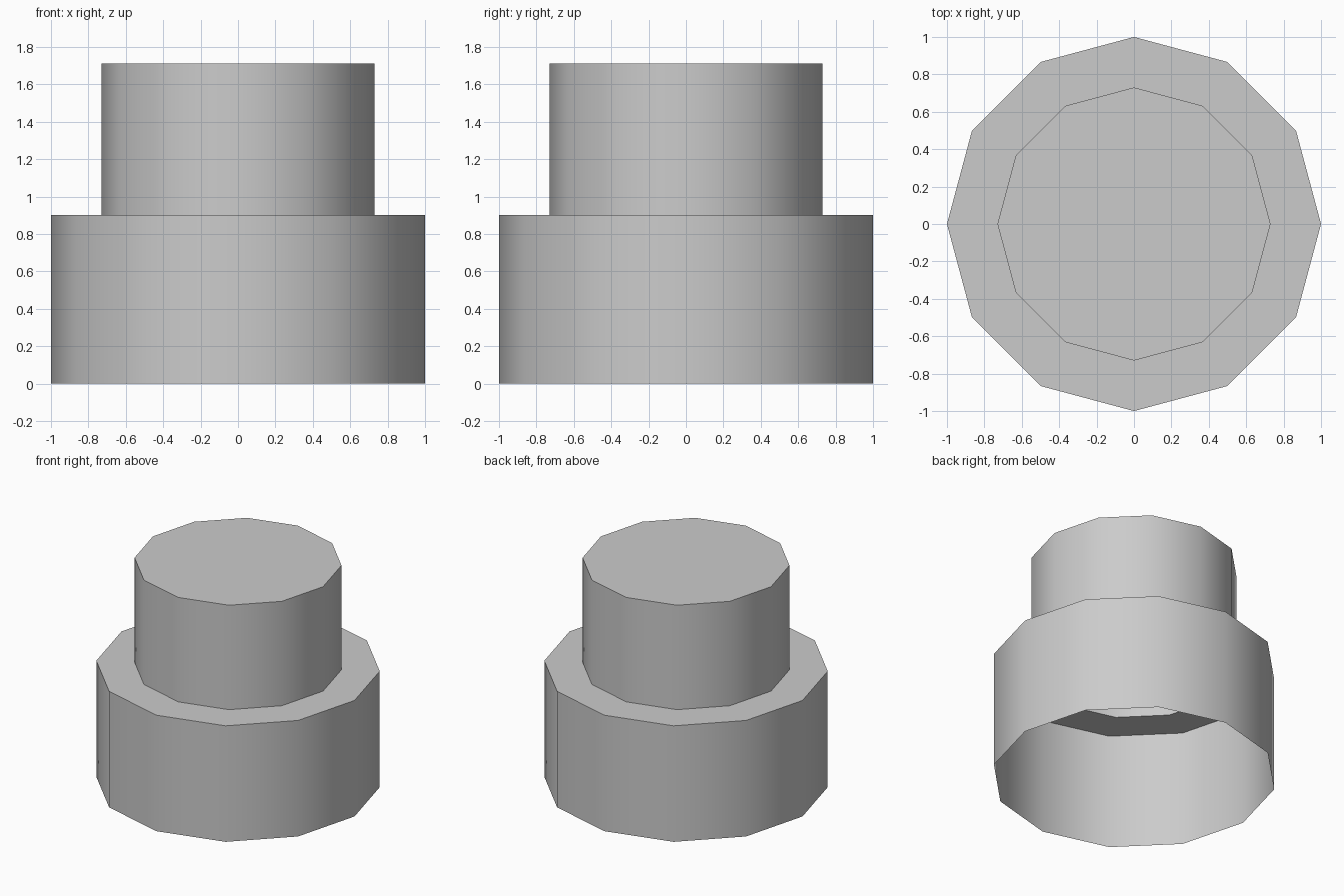
import bpy, bmesh
from math import cos, sin, pi, radians

cube = bpy.data.objects.get("Cube")
if cube:
    bpy.data.objects.remove(cube, do_unlink=True)

SIDES = 12

grey = bpy.data.materials.new("plain_grey")
grey.use_nodes = True
colour = (0.6, 0.6, 0.6, 1)
grey.diffuse_color = colour
grey.node_tree.nodes["Principled BSDF"].inputs["Base Color"].default_value = colour


def ring(bm, radius, z):
    return [bm.verts.new((radius * cos(2 * pi * i / SIDES),
                          radius * sin(2 * pi * i / SIDES), z)) for i in range(SIDES)]


# Stepped hollow shell: wide wall, flat ledge, narrow wall, open underneath
bm = bmesh.new()
profile = [(1, 0), (1, 0.9), (0.73, 0.9), (0.73, 1.71)]
rings = [ring(bm, r, z) for r, z in profile]
for low, high in zip(rings, rings[1:]):
    for i in range(SIDES):
        j = (i + 1) % SIDES
        bm.faces.new((low[i], low[j], high[j], high[i]))

# Flat lid
bm.faces.new(rings[-1])

mesh = bpy.data.meshes.new("stepped_cap")
bm.to_mesh(mesh)
bm.free()
mesh.materials.append(grey)
cap = bpy.data.objects.new("stepped_cap", mesh)
bpy.context.collection.objects.link(cap)

# Smooth walls with crisp rims
bpy.ops.object.select_all(action="DESELECT")
cap.select_set(True)
bpy.context.view_layer.objects.active = cap
bpy.ops.object.shade_smooth_by_angle(angle=radians(40))
